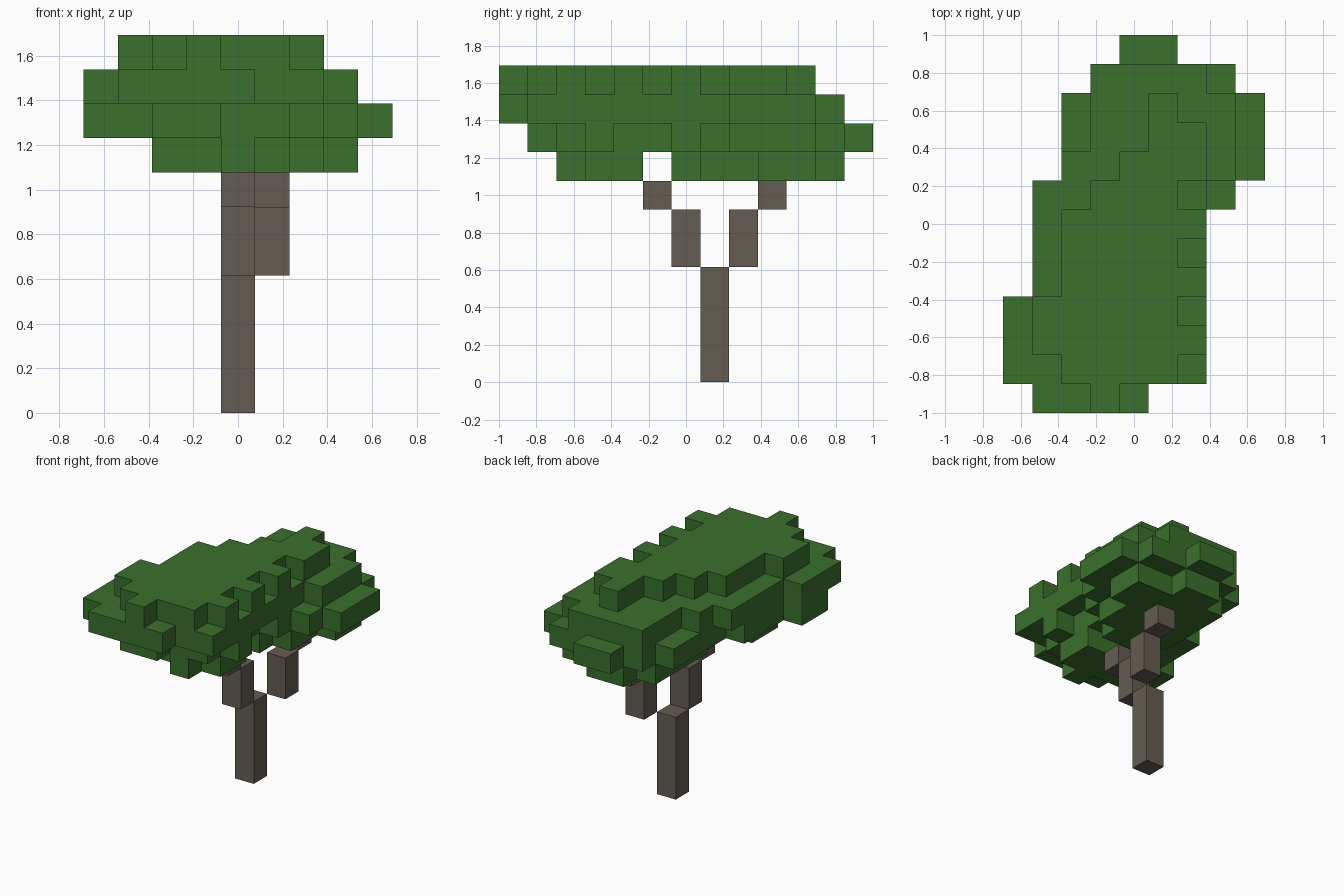
import bpy
import bmesh
from mathutils import Vector

cube = bpy.data.objects.get("Cube")
if cube:
    bpy.data.objects.remove(cube, do_unlink=True)

CELL = 2 / 13                          # edge length of one block
ORIGIN = Vector((-4.5, -6.5, 0))       # grid corner, in blocks


def make_material(name, rgb):
    mat = bpy.data.materials.new(name)
    mat.use_nodes = True
    colour = (*rgb, 1)
    mat.diffuse_color = colour
    mat.node_tree.nodes["Principled BSDF"].inputs["Base Color"].default_value = colour
    return mat


def build_blocks(name, cells, mat):
    """Join grid blocks into one shell, keeping only the exposed sides."""
    bm = bmesh.new()
    for cell in cells:
        for axis in range(3):
            for sign in (-1, 1):
                step = [0, 0, 0]
                step[axis] = sign
                if tuple(c + s for c, s in zip(cell, step)) in cells:
                    continue
                normal = Vector(step)
                u = Vector([float(k == (axis + 1) % 3) for k in range(3)])
                v = normal.cross(u)
                centre = Vector(cell) + Vector((0.5, 0.5, 0.5)) + normal / 2
                corners = [centre + (a * u + b * v) / 2
                           for a, b in ((-1, -1), (1, -1), (1, 1), (-1, 1))]
                bm.faces.new([bm.verts.new((p + ORIGIN) * CELL) for p in corners])
    bmesh.ops.remove_doubles(bm, verts=bm.verts[:], dist=CELL / 100)
    bmesh.ops.dissolve_limit(bm, angle_limit=0.01, verts=bm.verts[:], edges=bm.edges[:])
    mesh = bpy.data.meshes.new(name)
    bm.to_mesh(mesh)
    bm.free()
    mesh.materials.append(mat)
    obj = bpy.data.objects.new(name, mesh)
    bpy.context.collection.objects.link(obj)
    return obj


def column(x, y, bottom, top):
    return {(x, y, z) for z in range(bottom, top)}


def layer(z, first_row, spans):
    """One slab of leaves: a (first, last) run of blocks for each row going back."""
    return {(x, first_row + row, z)
            for row, span in enumerate(spans) if span
            for x in range(span[0], span[1] + 1)}


bark = make_material("bark brown", (0.130, 0.107, 0.084))
leaf = make_material("leaf green", (0.043, 0.162, 0.026))

# Trunk and the stepped branches forking to front and back
build_blocks("trunk", column(4, 7, 0, 4), bark)
build_blocks("front_branch_lower", column(4, 6, 4, 6), bark)
build_blocks("front_branch_upper", column(4, 5, 6, 7), bark)
build_blocks("back_branch_lower", column(5, 8, 4, 6), bark)
build_blocks("back_branch_upper", column(5, 9, 6, 7), bark)

# Leaf canopy, slab by slab from the underside up
underside = layer(7, 2, [(4, 4), (2, 5), (2, 5), None, (4, 5), (3, 6),
                         (3, 6), (3, 7), (3, 7), (4, 5)])
lower = layer(8, 1, [(2, 3), (0, 5), (0, 6), (1, 5), (1, 5), (1, 6),
                     (2, 7), (2, 8), (2, 8), (2, 8), (3, 7), (4, 5)])
upper = layer(9, 0, [(1, 4)] + [(0, 6)] * 3 + [(1, 6)] * 4
              + [(2, 7), (3, 7), (3, 7), (3, 6)])
crown = layer(10, 0, [(3, 3), (2, 5), (1, 6), (1, 5), (2, 6), (2, 5),
                      (2, 6), (3, 5), (4, 6), (5, 6), (5, 5)])
build_blocks("leaf_canopy", underside | lower | upper | crown, leaf)
